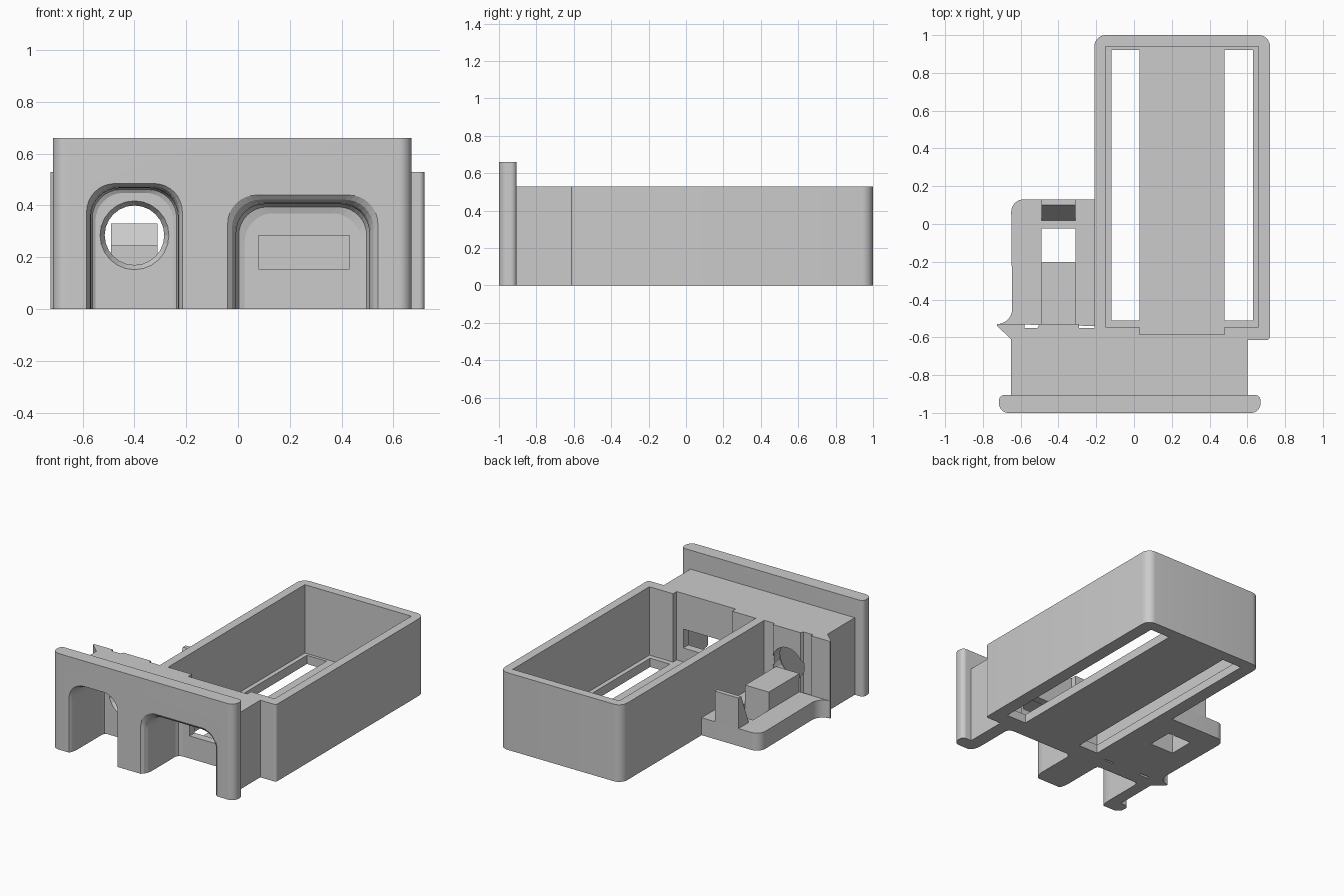
import bpy, bmesh, math

old = bpy.data.objects.get("Cube")
if old:
    bpy.data.objects.remove(old, do_unlink=True)

grey = bpy.data.materials.new("plain grey")
grey.use_nodes = True
tone = (0.6, 0.6, 0.6, 1)
grey.diffuse_color = tone
grey.node_tree.nodes["Principled BSDF"].inputs["Base Color"].default_value = tone


def loft(name, rings):
    """Closed solid through rings with equal point counts."""
    bm = bmesh.new()
    loops = [[bm.verts.new(p) for p in ring] for ring in rings]
    n = len(loops[0])
    for a, b in zip(loops, loops[1:]):
        for i in range(n):
            j = (i + 1) % n
            bm.faces.new((a[i], a[j], b[j], b[i]))
    bm.faces.new(loops[0])
    bm.faces.new(loops[-1])
    bmesh.ops.recalc_face_normals(bm, faces=bm.faces)
    mesh = bpy.data.meshes.new(name)
    bm.to_mesh(mesh)
    bm.free()
    mesh.materials.append(grey)
    ob = bpy.data.objects.new(name, mesh)
    bpy.context.collection.objects.link(ob)
    return ob


def prism(name, outline, z0, z1):
    return loft(name, [[(x, y, z) for x, y in outline] for z in (z0, z1)])


def box(name, x0, x1, y0, y1, z0, z1):
    return prism(name, [(x0, y0), (x1, y0), (x1, y1), (x0, y1)], z0, z1)


def arc(cx, cy, r, start, end, steps=8):
    angles = [math.radians(start + (end - start) * i / steps) for i in range(steps + 1)]
    return [(cx + r * math.cos(a), cy + r * math.sin(a)) for a in angles]


def rounded(x0, x1, y0, y1, radii):
    """Rectangle outline; radii run from lower left anticlockwise."""
    corners = [(x0, y0, 1, 1), (x1, y0, -1, 1), (x1, y1, -1, -1), (x0, y1, 1, -1)]
    pts = []
    for k, ((x, y, sx, sy), r) in enumerate(zip(corners, radii)):
        if r:
            pts += arc(x + sx * r, y + sy * r, r, 180 + 90 * k, 270 + 90 * k)
        else:
            pts.append((x, y))
    return pts


def arch_cutter(name, x0, x1, top, side, drop, y_back):
    """Arched recess whose front rim is flared by a rounded lip."""
    rings = []
    for y, t in ((-1.02, 0), (-1, 0), (-0.985, 0.5), (-0.96, 0.85), (-0.93, 1),
                 (y_back - 0.03, 1), (y_back - 0.008, 1.3), (y_back, 2)):
        s, d = side * t, drop * t
        ring = rounded(x0 + s, x1 - s, -0.1, top - d, (0, 0, 0.11, 0.11))
        rings.append([(x, y, z) for x, z in ring])
    return loft(name, rings)


def cut(target, *cutters):
    for c in cutters:
        c.hide_render = True
        c.hide_set(True)
        c.display_type = 'WIRE'
        m = target.modifiers.new("cut", 'BOOLEAN')
        m.operation = 'DIFFERENCE'
        m.solver = 'EXACT'
        m.object = c


# Front plate and the body behind it
plate = prism("front_plate", rounded(-0.715, 0.67, -1, -0.905, (0.05, 0.05, 0.03, 0.03)), 0, 0.66)
body = prism("body_block", [
    (-0.65, -0.91), (0.6, -0.91), (0.6, -0.61), (-0.21, -0.61), (-0.21, -0.55),
    (-0.29, -0.55), (-0.29, -0.53), (-0.5, -0.53), (-0.51, -0.55), (-0.58, -0.55),
    (-0.58, -0.53), (-0.725, -0.53), (-0.725, -0.54), (-0.65, -0.61)], 0, 0.53)

# Long open box
tray = prism("long_box", rounded(-0.21, 0.72, -0.615, 1, (0.01, 0.02, 0.06, 0.06)), 0, 0.53)
window = box("window_cutter", 0.08, 0.43, -0.7, -0.5, 0.155, 0.285)
cut(tray,
    box("box_cavity_cutter", -0.15, 0.66, -0.545, 0.94, 0.06, 0.7),
    box("box_notch_cutter", 0.03, 0.48, -0.585, -0.5, 0.06, 0.7),
    box("slot_cutter_right", -0.12, 0.03, -0.51, 0.92, -0.1, 0.2),
    box("slot_cutter_left", 0.48, 0.63, -0.51, 0.92, -0.1, 0.2),
    window)

# Arched recesses and round hole
wide = arch_cutter("wide_arch_cutter", -0.04, 0.54, 0.44, 0.033, 0.035, -0.64)
narrow = arch_cutter("narrow_arch_cutter", -0.585, -0.215, 0.485, 0.017, 0.018, -0.64)
hole = loft("round_hole_cutter", [
    [(x, y, z) for x, z in arc(-0.4, 0.285, r, 0, 345, 23)]
    for y, r in ((-0.68, 0.133), (-0.64, 0.133), (-0.61, 0.115), (-0.45, 0.115))])
cut(plate, wide, narrow)
cut(body, wide, narrow, hole, window)

# Low side shelf with flared outer edge
shelf = prism("side_shelf", [(-0.2, -0.54), (-0.2, 0.13)]
              + arc(-0.585, 0.065, 0.065, 90, 180)
              + arc(-0.725, -0.45, 0.08, 0, -90), 0, 0.12)
cut(shelf, box("shelf_opening_cutter", -0.49, -0.31, -0.2, -0.025, -0.1, 0.3))

# Raised support and sloped rear catch in the shelf channel
box("shelf_support", -0.49, -0.31, -0.535, -0.2, 0.06, 0.245)
profile = [(0.01, 0.1), (0.13, 0.1), (0.13, 0.33), (0.1, 0.33)]
loft("rear_catch", [[(x, y, z) for y, z in profile] for x in (-0.49, -0.31)])

# Smooth the rounded corners, keep the edges crisp
bpy.ops.object.select_all(action='DESELECT')
for ob in (plate, body, tray, shelf):
    ob.select_set(True)
    bpy.context.view_layer.objects.active = ob
bpy.ops.object.shade_smooth_by_angle(angle=math.radians(30))
